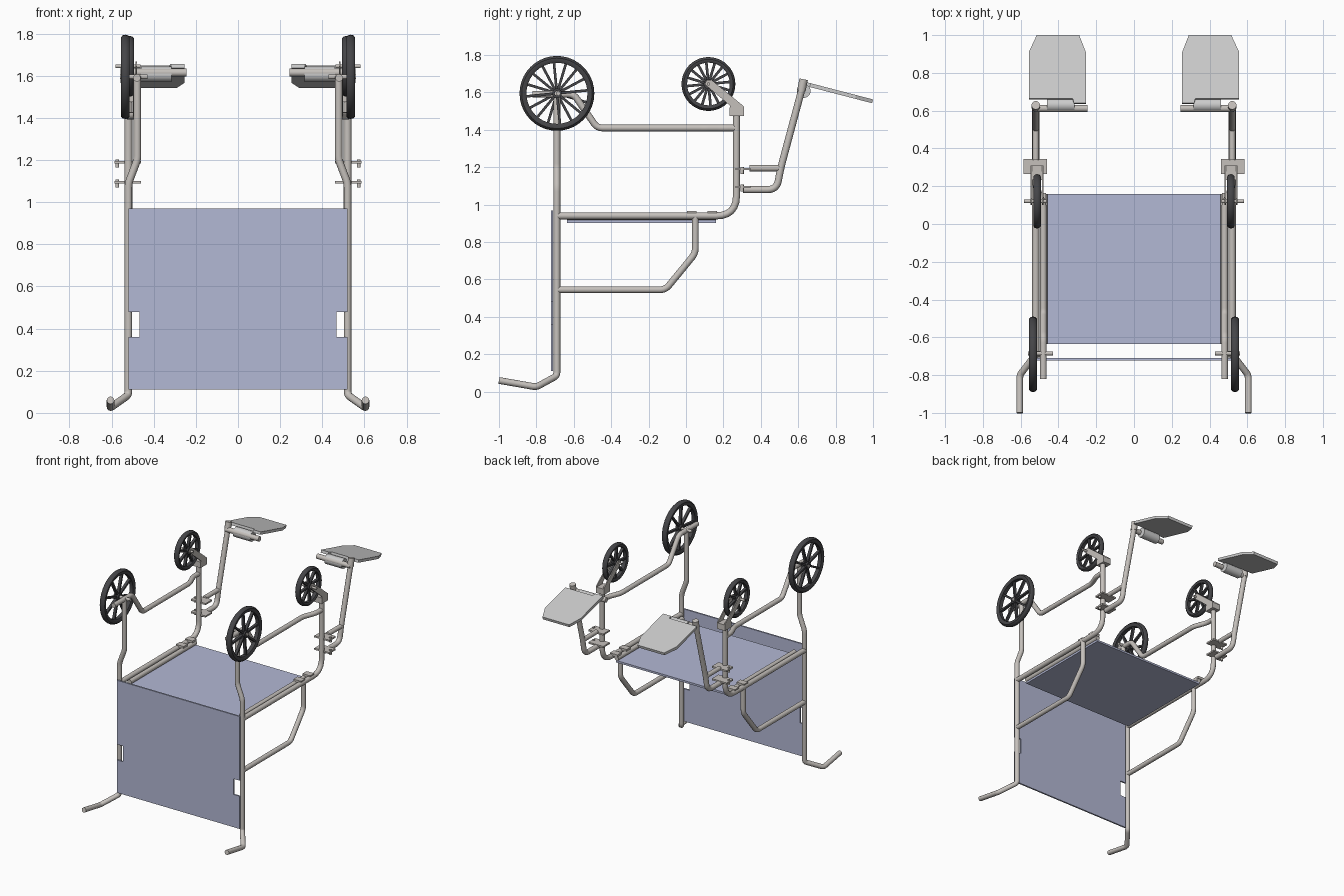
import bpy, bmesh, math
from mathutils import Vector, Matrix

if "Cube" in bpy.data.objects:
    bpy.data.objects.remove(bpy.data.objects["Cube"])

def mat(name, c):
    m = bpy.data.materials.new(name)
    m.diffuse_color = (*c, 1)
    m.use_nodes = True
    m.node_tree.nodes["Principled BSDF"].inputs["Base Color"].default_value = m.diffuse_color
    return m

METAL = mat("metal", (0.56, 0.53, 0.50))
RUBBER = mat("rubber", (0.06, 0.06, 0.065))
FABRIC = mat("fabric", (0.45, 0.48, 0.66))
PLATE = mat("plate", (0.55, 0.55, 0.55))

def finish(o, m, mirror=True, smooth=True):
    o.data.materials.clear()
    o.data.materials.append(m)
    bpy.ops.object.select_all(action='DESELECT')
    o.select_set(True)
    bpy.context.view_layer.objects.active = o
    if smooth:
        bpy.ops.object.shade_smooth_by_angle(angle=math.radians(40))
    if mirror:
        o.modifiers.new("mirror", 'MIRROR')
    return o

def from_bm(name, bm, m, **kw):
    bmesh.ops.recalc_face_normals(bm, faces=bm.faces)
    me = bpy.data.meshes.new(name)
    bm.to_mesh(me)
    bm.free()
    o = bpy.data.objects.new(name, me)
    bpy.context.collection.objects.link(o)
    return finish(o, m, **kw)

def fillet(pts, r, n=6):
    pts = [Vector(p) for p in pts]
    out = [pts[0]]
    for a, b, c in zip(pts, pts[1:], pts[2:]):
        d1, d2 = a - b, c - b
        k = min(r, d1.length * 0.45, d2.length * 0.45)
        p, q = b + d1.normalized() * k, b + d2.normalized() * k
        for i in range(n + 1):
            t = i / n
            out.append(p * (1 - t) ** 2 + b * 2 * t * (1 - t) + q * t * t)
    return out + [pts[-1]]

def tube(name, pts, rad=0.018, bend=0.02, m=METAL):
    cu = bpy.data.curves.new(name, 'CURVE')
    cu.dimensions = '3D'
    cu.bevel_depth, cu.bevel_resolution, cu.use_fill_caps = rad, 4, True
    path = fillet(pts, bend)
    sp = cu.splines.new('POLY')
    sp.points.add(len(path) - 1)
    for p, v in zip(sp.points, path):
        p.co = (*v, 1)
    tmp = bpy.data.objects.new(name + "_path", cu)
    bpy.context.collection.objects.link(tmp)
    bpy.context.view_layer.update()
    me = bpy.data.meshes.new_from_object(tmp.evaluated_get(bpy.context.evaluated_depsgraph_get()))
    bpy.data.objects.remove(tmp)
    o = bpy.data.objects.new(name, me)
    bpy.context.collection.objects.link(o)
    return finish(o, m)

def add_box(bm, lo, hi, M=Matrix()):
    lo, hi = Vector(lo), Vector(hi)
    bmesh.ops.create_cube(bm, size=1, matrix=M @ Matrix.Translation((lo + hi) / 2)
                          @ Matrix.Diagonal((*(hi - lo), 1)))

def box(name, lo, hi, m, **kw):
    bm = bmesh.new()
    add_box(bm, lo, hi)
    return from_bm(name, bm, m, smooth=False, **kw)

def prism(name, pts, vec, m, **kw):
    bm = bmesh.new()
    f = bm.faces.new([bm.verts.new(p) for p in pts])
    g = bmesh.ops.extrude_face_region(bm, geom=[f])
    bmesh.ops.translate(bm, vec=vec, verts=[v for v in g['geom'] if isinstance(v, bmesh.types.BMVert)])
    return from_bm(name, bm, m, smooth=False, **kw)

def lathe(bm, prof, M, n=40):
    # closed profile of (x, radius), spun about the x axis
    rings = []
    for i in range(n):
        a = 2 * math.pi * i / n
        rings.append([bm.verts.new(M @ Vector((x, r * math.cos(a), r * math.sin(a)))) for x, r in prof])
    k = len(prof)
    for i in range(n):
        A, B = rings[i], rings[(i + 1) % n]
        for j in range(k):
            bm.faces.new((A[j], A[(j + 1) % k], B[(j + 1) % k], B[j]))

def wheel(name, c, R, w, rim, turn, spokes=8):
    bm = bmesh.new()
    M = Matrix.Translation(c)
    h = w / 2
    # tyre and rim
    lathe(bm, [(-h, R - 0.012), (-h * .6, R - 0.003), (0, R), (h * .6, R - 0.003), (h, R - 0.012),
               (h, R - rim * .7), (h * .7, R - rim), (-h * .7, R - rim), (-h, R - rim * .7)], M)
    # hub
    lathe(bm, [(-h, 0.012), (-h, 0.026), (h, 0.026), (h, 0.012)], M, 20)
    # spokes
    for i in range(spokes):
        S = M @ Matrix.Rotation(turn + 2 * math.pi * i / spokes, 4, 'X')
        add_box(bm, (-h * .5, -0.007, 0.02), (h * .5, 0.007, R - rim + 0.004), S)
    from_bm(name, bm, RUBBER, mirror=False)

# frame tubes
tube("back_upright", [(.52, -.69, 1.09 - .12), (.52, -.69, 1.09), (.478, -.69, 1.2), (.478, -.69, 1.6)])
tube("back_post_and_handle", [(.52, -.69, 1.0), (.52, -.69, .085), (.605, -.8, .025), (.605, -1, .06)])
tube("seat_rail_and_front_post", [(.52, -.69, .94), (.52, .27, .94), (.52, .27, 1.48)], .019, .11)
tube("inner_seat_rail", [(.475, -.635, .935), (.475, .16, .935)])
tube("lower_side_bar", [(.48, -.82, 1.59), (.48, -.6, 1.59), (.48, -.475, 1.41), (.48, .1, 1.41),
                        (.52, .2, 1.41), (.52, .27, 1.41)], bend=.03)
tube("armrest", [(.52, -.69, .545), (.52, -.11, .545), (.52, .05, .74), (.52, .05, .94)], bend=.03)
for i, y in enumerate((.03, .14)):
    box(f"seat_bracket_{i}", (.465, y - .025, .945), (.53, y + .025, .965), METAL)

# seat and back panels
box("seat", (-.48, -.635, .903), (.48, .16, .918), FABRIC, mirror=False)
half = [(0, .11), (.52, .11), (.52, .36), (.468, .36), (.468, .48), (.52, .48), (.52, .97), (0, .97)]
outline = half[1:-1] + [(-x, z) for x, z in reversed(half[1:-1])]
prism("backrest", [(x, -.722, z) for x, z in outline], (0, .012, 0), FABRIC, mirror=False)

# wheels
for s, side in ((1, "right"), (-1, "left")):
    t = math.radians(5.6 if s > 0 else 28.1)
    wheel(f"big_wheel_{side}", (s * .535, -.69, 1.595), .2, .042, .037, t)
    wheel(f"caster_wheel_{side}", (s * .513, .12, 1.645), .144, .04, .03, t)
tube("big_axle", [(.56, -.685, 1.595), (.43, -.685, 1.595)], .011)
tube("caster_axle", [(.582, .12, 1.645), (.462, .12, 1.645)], .009)

# caster forks
for i, x in enumerate((.479, .539)):
    prism(f"fork_arm_{i}", [(x, .10, 1.645), (x, .125, 1.622), (x, .235, 1.53), (x, .24, 1.5),
                            (x, .31, 1.5), (x, .31, 1.525), (x, .135, 1.668), (x, .11, 1.665)],
          (.008, 0, 0), METAL)
box("fork_crown", (.479, .232, 1.475), (.547, .31, 1.52), METAL)

# footrest clamps and pegs
for i, z in enumerate((1.19, 1.095)):
    box(f"clamp_plate_{i}", (.46, .265, z - .006), (.585, .345, z + .006), METAL)
    tube(f"clamp_peg_{i}", [(.573, .3, z + .012), (.573, .3, z - .025)], .009)

# footrest hanger
tube("hanger", [(.52, .305, 1.08), (.52, .485, 1.08), (.52, .505, 1.19), (.52, .627, 1.645)], .019, .08)
tube("hanger_stub", [(.52, .34, 1.195), (.52, .505, 1.195)], .017)
tube("hanger_cap", [(.52, .617, 1.61), (.52, .629, 1.67)], .023)

# foot plates
def slope(y):
    return 1.632 - (y - .65) * .26
plate = [(.557, .66), (.557, .905), (.515, .995), (.29, .995), (.255, .905), (.255, .635), (.318, .635), (.325, .66)]
prism("foot_plate", [(x, y, slope(y)) for x, y in plate], (0, .005, .02), PLATE)
tube("foot_sleeve", [(.46, .63, 1.607), (.315, .63, 1.607)], .037, m=PLATE)
tube("foot_pivot", [(.53, .612, 1.615), (.245, .612, 1.615)], .019)
